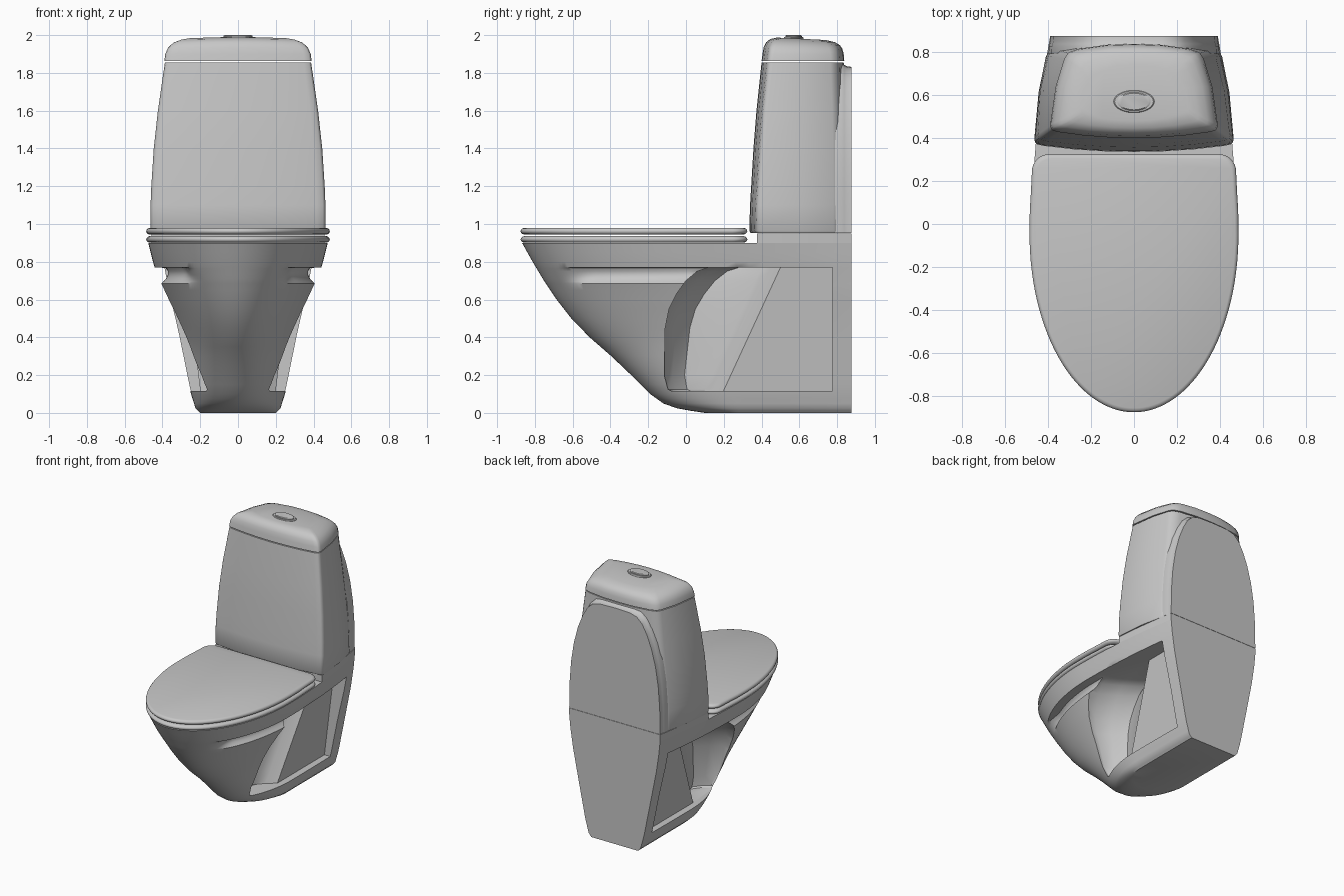
import bpy, bmesh, math
from math import sin, cos, pi

cube = bpy.data.objects.get("Cube")
if cube:
    bpy.data.objects.remove(cube, do_unlink=True)

ceramic = bpy.data.materials.new("ceramic_grey")
ceramic.use_nodes = True
GREY = (0.57, 0.57, 0.57, 1)
ceramic.diffuse_color = GREY
ceramic.node_tree.nodes["Principled BSDF"].inputs["Base Color"].default_value = GREY


def interp(table, z):
    """Linear lookup in a list of (z, value) pairs with rising z."""
    if z <= table[0][0]:
        return table[0][1]
    for (a, u), (b, v) in zip(table, table[1:]):
        if z <= b:
            return u + (v - u) * (z - a) / (b - a)
    return table[-1][1]


def smooth(a, b, v):
    t = min(1, max(0, (v - a) / (b - a)))
    return t * t * (3 - 2 * t)


def mirrored(half):
    """Close a half outline that starts and ends on the centre line."""
    return half + [(-p[0], *p[1:]) for p in reversed(half) if p[0] > 1e-6]


def loft(name, rings):
    """Skin a stack of equal-length rings and cap both ends."""
    bm = bmesh.new()
    rows = [[bm.verts.new(p) for p in ring] for ring in rings]
    n = len(rows[0])
    for low, high in zip(rows, rows[1:]):
        for i in range(n):
            j = (i + 1) % n
            bm.faces.new((low[i], low[j], high[j], high[i]))
    bm.faces.new(rows[0])
    bm.faces.new(rows[-1])
    bmesh.ops.recalc_face_normals(bm, faces=bm.faces)
    mesh = bpy.data.meshes.new(name)
    bm.to_mesh(mesh)
    bm.free()
    mesh.materials.append(ceramic)
    ob = bpy.data.objects.new(name, mesh)
    bpy.context.collection.objects.link(ob)
    return ob


def activate(ob):
    bpy.ops.object.select_all(action='DESELECT')
    ob.select_set(True)
    bpy.context.view_layer.objects.active = ob


def shade(ob, angle=35):
    activate(ob)
    bpy.ops.object.shade_smooth_by_angle(angle=math.radians(angle))


# Pedestal: bowl and foot lofted from horizontal sections
FRONT = [(0, .1), (.012, .02), (.025, -.05), (.05, -.12), (.1, -.19), (.2, -.29), (.3, -.395),
         (.4, -.51), (.5, -.607), (.6, -.685), (.7, -.752), (.8, -.812), (.9, -.868)]
WIDE = [(0, .2), (.025, .225), (.12, .255), (.4, .312), (.5, .342), (.65, .395), (.69, .41),
        (.78, .445), (.9, .475)]
BACK = [(0, .2), (.025, .222), (.12, .25), (.4, .307), (.65, .357), (.8, .38), (.9, .39)]
WIDEST_Y = [(0, .3), (.35, .3), (.5, .2), (.65, .1), (.77, 0), (.9, -.05)]
GROOVE = [(.685, 0), (.695, .014), (.71, .036), (.73, .054), (.75, .062), (.767, .06), (.771, 0)]
REAR = .875


def pedestal_ring(z):
    yf, w, wb, ym = (interp(t, z) for t in (FRONT, WIDE, BACK, WIDEST_Y))
    half = [(w * sin(a), ym - (ym - yf) * cos(a))
            for a in (i / 40 * pi / 2 for i in range(41))]
    for i in range(1, 14):
        t = i / 13
        half.append((w - (w - wb) * t * t, ym + (REAR - ym) * t))
    half.append((0, REAR))
    depth = interp(GROOVE, z)
    ring = []
    for x, y in half:
        cut = depth * smooth(-.68, -.46, y) * (1 - smooth(.1, .3, y))
        ring.append((max(0, x - cut), y, z))
    return mirrored(ring)


levels = [0, .012, .025, .05, .075] + [.1 + .05 * i for i in range(12)]
levels += [z for z, _ in GROOVE] + [.8, .85, .9]
pedestal = loft("pedestal", [pedestal_ring(z) for z in levels])

# Side recess: hollow behind the bowl with a slanted ridge and a rear panel
EDGE = [(.115, -.075), (.125, -.095), (.2, -.115), (.45, -.11), (.55, -.09), (.63, -.05),
        (.7, .0), (.75, .06), (.77, .12)]


def recess_ring(z, y):
    f = (z - .12) / .65
    ridge, panel = .2 + .3 * f, .2 + .08 * f
    return [(.7, y, z), (.15 + .2 * f, y, z), (.1 + .12 * f, y + .04 + .03 * f, z),
            (.055 + .035 * f, y + .1 + .06 * f, z), (panel - .11, ridge - .1, z),
            (panel - .065, ridge - .05, z), (panel, ridge, z), (panel, .775, z), (.7, .775, z)]


cutter = loft("recess_cutter", [recess_ring(z, y) for z, y in EDGE])
cutter.hide_render = True
cutter.modifiers.new("both_sides", 'MIRROR')
activate(cutter)
bpy.ops.object.modifier_apply(modifier="both_sides")
cut = pedestal.modifiers.new("recess", 'BOOLEAN')
cut.operation, cut.solver, cut.object = 'DIFFERENCE', 'EXACT', cutter
activate(pedestal)
bpy.ops.object.modifier_apply(modifier="recess")
bpy.data.objects.remove(cutter, do_unlink=True)
shade(pedestal)

# Raised deck under the tank, continuing the pedestal outline
shade(loft("rear_deck", [[(x, y, z) for x, y, _ in pedestal_ring(.9) if y > .36]
                         for z in (.9, .951)]))


# Seat and lid: one outline with softly rounded edges
def seat_plate(name, z0, z1):
    half = [(.486 * sin(a), -.05 - .826 * cos(a)) for a in (i / 32 * pi / 2 for i in range(33))]
    half += [(.485, .06), (.479, .16)]
    half += [(.395 + .08 * cos(a), .245 + .08 * sin(a)) for a in (i / 8 * pi / 2 for i in range(9))]
    half.append((0, .325))
    h = z1 - z0
    rings = []
    for t, s in ((0, .967), (.12, .985), (.3, .996), (.5, 1), (.7, .996), (.88, .985), (1, .967)):
        rings.append(mirrored([(x * s, -.273 + (y + .273) * s, z0 + h * t) for x, y in half]))
    shade(loft(name, rings), 50)


seat_plate("seat", .901, .936)
seat_plate("seat_lid", .944, .98)


# Tank and tank cover share a tapered section with a bowed front
def tank_ring(z, w, yf, wb, yb, tilt=0):
    half = [(0, yf), (.3 * w, yf + .003), (.6 * w, yf + .012), (.9 * w, yf + .028),
            (.97 * w, yf + .035), (.99 * w, yf + .043), (w, yf + .06),
            ((w + wb) / 2 + .012, (yf + yb) / 2 + .02),
            (wb + .01, yb - .07), (wb - .01, yb - .04), (wb - .06, yb - .022),
            (.4 * wb, yb - .004), (0, yb)]
    return mirrored([(x, y, z - tilt * (y - yf)) for x, y in half])


tank_rows = [(.953, .458, .342, .395, .85), (.965, .464, .335, .4, .85), (1.1, .463, .339, .395, .85),
             (1.2, .459, .345, .39, .85), (1.4, .446, .357, .37, .848), (1.6, .424, .373, .345, .844),
             (1.856, .387, .4, .315, .835)]
shade(loft("tank", [tank_ring(*r) for r in tank_rows]), 45)
cover_rows = [(1.863, .39, .4, .315, .838), (1.9, .385, .405, .308, .835),
              (1.935, .37, .411, .293, .828, .02), (1.962, .342, .424, .27, .815, .04),
              (1.979, .3, .446, .235, .79, .05), (1.987, .25, .48, .2, .74, .05)]
shade(loft("tank_cover", [tank_ring(*r) for r in cover_rows]), 50)

# Arched flat panel on the rear of the tank, blending into it with a cove
arch = [(0, .953), (.39, .953), (.387, 1.15), (.374, 1.32), (.35, 1.47), (.315, 1.6), (.275, 1.7),
        (.235, 1.77), (.19, 1.812), (.13, 1.828), (0, 1.832)]


def arch_ring(y, s):
    return mirrored([(x * s, y, .953 + (z - .953) * s) for x, z in arch])


shade(loft("tank_back_panel", [arch_ring(.79, 1.027), arch_ring(.825, 1.022), arch_ring(.838, 1.012),
                               arch_ring(.852, 1.003), arch_ring(REAR, 1)]), 50)


# Flush button: oval collar with a raised oval on top
def oval(name, rows):
    angles = [i / 40 * 2 * pi for i in range(40)]
    shade(loft(name, [[(r * cos(a), .57 + .55 * r * sin(a), z) for a in angles] for r, z in rows]))


oval("button_collar", [(.095, 1.96), (.095, 1.986), (.09, 1.99)])
oval("flush_button", [(.078, 1.97), (.078, 1.996), (.07, 2.0)])
